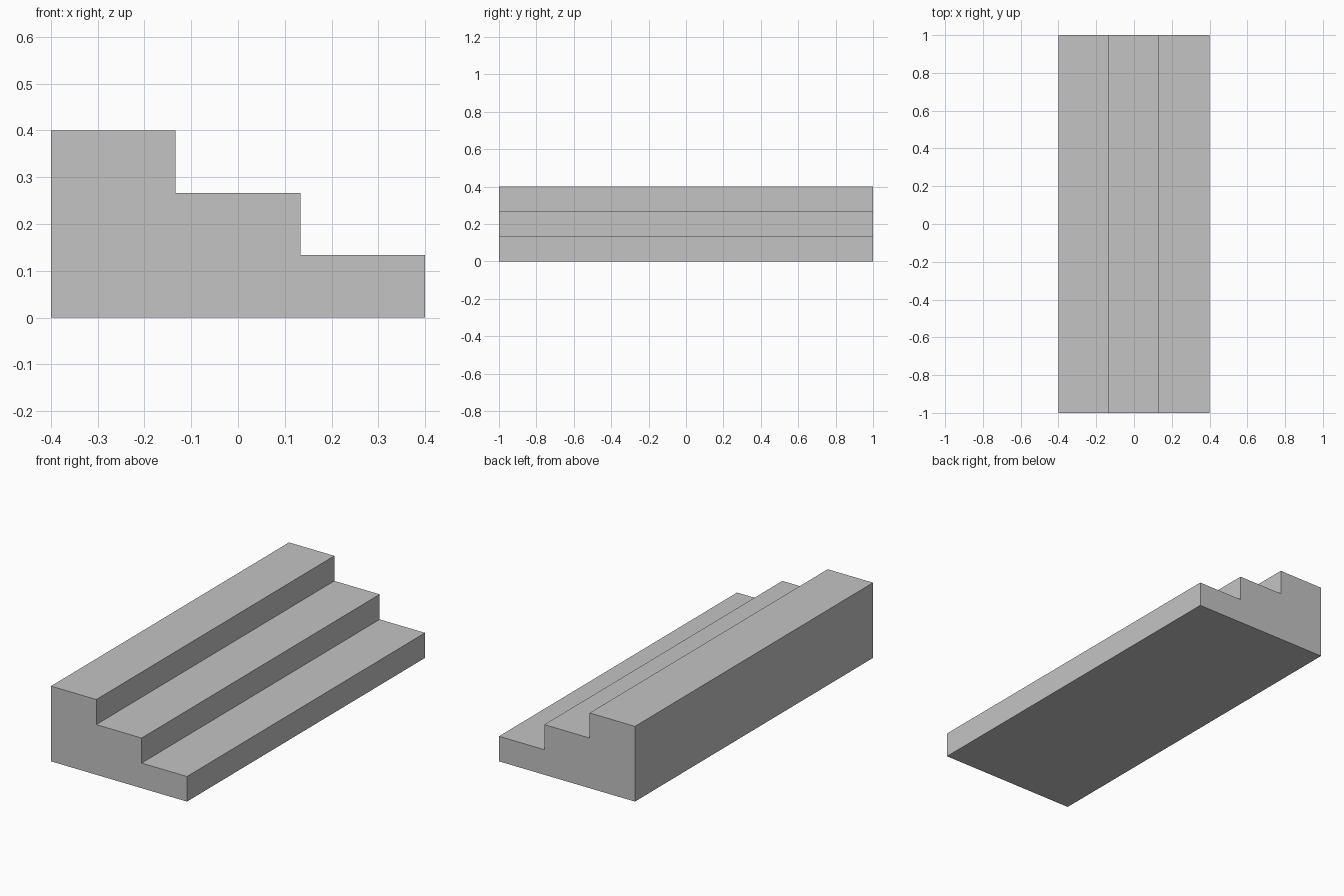
import bpy
import bmesh

if "Cube" in bpy.data.objects:
    bpy.data.objects.remove(bpy.data.objects["Cube"])

STEPS = 3
WIDTH, LENGTH, HEIGHT = 0.8, 2.0, 0.4
run, rise = WIDTH / STEPS, HEIGHT / STEPS

# Stepped side profile in the XZ plane, descending towards +x
profile = [(WIDTH / 2, 0.0), (-WIDTH / 2, 0.0)]
for i in range(STEPS):
    z = HEIGHT - i * rise
    x = -WIDTH / 2 + i * run
    profile += [(x, z), (x + run, z)]

# Extrude the profile along y
bm = bmesh.new()
face = bm.faces.new([bm.verts.new((x, -LENGTH / 2, z)) for x, z in profile])
ext = bmesh.ops.extrude_face_region(bm, geom=[face])
moved = [g for g in ext["geom"] if isinstance(g, bmesh.types.BMVert)]
bmesh.ops.translate(bm, verts=moved, vec=(0, LENGTH, 0))
bmesh.ops.recalc_face_normals(bm, faces=bm.faces[:])

mesh = bpy.data.meshes.new("stairs")
bm.to_mesh(mesh)
bm.free()

# Single grey finish
grey = bpy.data.materials.new("light grey")
grey.diffuse_color = (0.55, 0.55, 0.55, 1.0)
grey.use_nodes = True
grey.node_tree.nodes["Principled BSDF"].inputs["Base Color"].default_value = grey.diffuse_color
mesh.materials.append(grey)

stairs = bpy.data.objects.new("stairs", mesh)
bpy.context.collection.objects.link(stairs)
